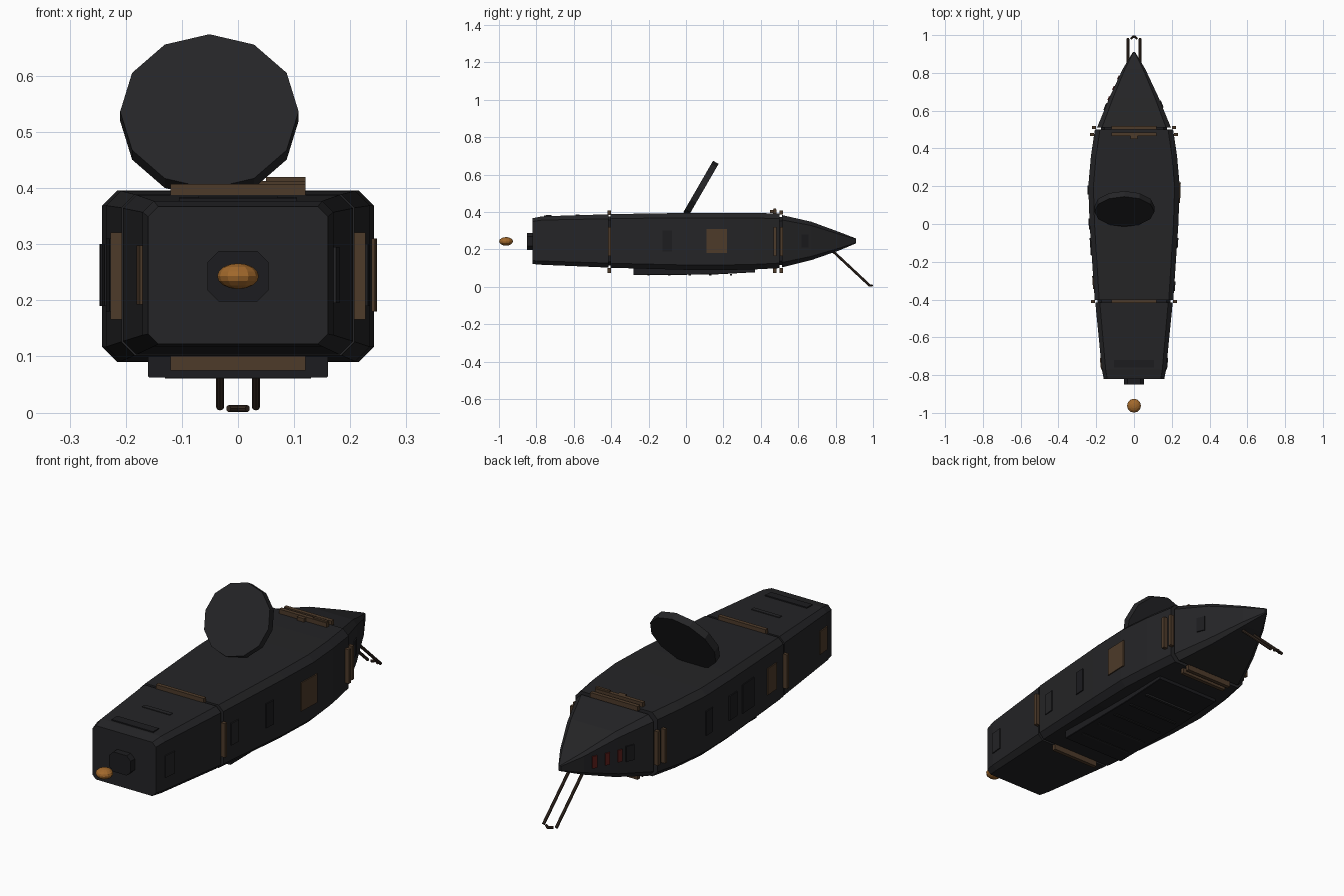
import bpy, bmesh, math
from mathutils import Vector

if "Cube" in bpy.data.objects:
    bpy.data.objects.remove(bpy.data.objects["Cube"])


def mat(name, r, g, b):
    m = bpy.data.materials.new(name)
    m.diffuse_color = (r, g, b, 1)
    m.use_nodes = True
    m.node_tree.nodes["Principled BSDF"].inputs["Base Color"].default_value = m.diffuse_color
    return m


HULL = mat("dark_hull", 0.018, 0.018, 0.02)
DARK = mat("dark_panel", 0.012, 0.012, 0.014)
BROWN = mat("bronze", 0.075, 0.043, 0.023)
ROD = mat("dark_bronze", 0.04, 0.025, 0.017)
RED = mat("red_window", 0.10, 0.012, 0.01)
ORANGE = mat("amber", 0.36, 0.14, 0.025)


def finish(name, bm, m):
    bmesh.ops.recalc_face_normals(bm, faces=bm.faces)
    me = bpy.data.meshes.new(name)
    bm.to_mesh(me)
    bm.free()
    me.materials.append(m)
    ob = bpy.data.objects.new(name, me)
    bpy.context.collection.objects.link(ob)
    return ob


def loft(name, sections, m):
    # chamfered-rectangle rings: (y, half width, bottom, top, chamfer)
    bm = bmesh.new()
    rings = []
    for y, w, a, b, c in sections:
        pts = [(w, a + c), (w, b - c), (w - c, b), (c - w, b),
               (-w, b - c), (-w, a + c), (c - w, a), (w - c, a)]
        rings.append([bm.verts.new((x, y, z)) for x, z in pts])
    for r, s in zip(rings, rings[1:]):
        for i in range(8):
            j = (i + 1) % 8
            bm.faces.new((r[i], r[j], s[j], s[i]))
    bm.faces.new(rings[0])
    bm.faces.new(rings[-1])
    return finish(name, bm, m)


def box(name, loc, size, m, rot=(0, 0, 0)):
    bm = bmesh.new()
    bmesh.ops.create_cube(bm, size=1)
    bmesh.ops.scale(bm, vec=size, verts=bm.verts)
    ob = finish(name, bm, m)
    ob.location, ob.rotation_euler = loc, rot
    return ob


def rod(name, p, q, r, m):
    p, q = Vector(p), Vector(q)
    bm = bmesh.new()
    bmesh.ops.create_cone(bm, cap_ends=True, segments=8, radius1=r, radius2=r, depth=(q - p).length)
    ob = finish(name, bm, m)
    ob.location = (p + q) / 2
    ob.rotation_euler = (q - p).to_track_quat('Z', 'Y').to_euler()
    return ob


# hull in three segments, with a slimmer core showing in the seams
front = [(-0.82, 0.16, 0.122, 0.367, 0.018), (-0.77, 0.17, 0.118, 0.377, 0.02),
         (-0.415, 0.205, 0.103, 0.388, 0.024)]
middle = [(-0.403, 0.208, 0.102, 0.389, 0.024), (0.0, 0.235, 0.091, 0.395, 0.026),
          (0.2, 0.242, 0.09, 0.396, 0.027), (0.36, 0.228, 0.093, 0.395, 0.027),
          (0.5, 0.207, 0.1, 0.392, 0.027)]
nose = [(0.512, 0.195, 0.104, 0.384, 0.026), (0.67, 0.13, 0.143, 0.348, 0.02),
        (0.82, 0.06, 0.195, 0.293, 0.012), (0.91, 0.006, 0.233, 0.258, 0.003)]
loft("front_hull", front, HULL)
loft("middle_hull", middle, HULL)
loft("tail_hull", nose, HULL)
loft("seam_core", [(-0.45, 0.194, 0.114, 0.377, 0.02), (0.54, 0.175, 0.118, 0.372, 0.02)], DARK)
loft("front_nozzle", [(-0.85, 0.054, 0.198, 0.288, 0.02), (-0.81, 0.054, 0.198, 0.288, 0.02)], DARK)

# keel plate with cross ribs
loft("keel_plate", [(-0.28, 0.16, 0.062, 0.115, 0.002), (0.15, 0.16, 0.066, 0.115, 0.002),
                    (0.37, 0.16, 0.078, 0.115, 0.002)], DARK)
for i in range(5):
    box(f"keel_rib_{i}", (0, -0.2 + i * 0.11, 0.065), (0.26, 0.012, 0.008), HULL)


def surface(y):
    # half width of the hull and its slope at y
    s = front + middle + nose
    for a, b in zip(s, s[1:]):
        if a[0] <= y <= b[0]:
            k = (b[1] - a[1]) / (b[0] - a[0])
            return a[1] + k * (y - a[0]), k


def side_panel(name, side, y, z, ly, lz, m):
    w, k = surface(y)
    box(name, (side * w, y, z), (0.01, ly, lz), m, (0, 0, -side * math.atan(k)))


# side panels on both flanks
for name, side, y, ly, lz, m in [
        ("right_bronze_panel", 1, 0.165, 0.11, 0.13, BROWN),
        ("right_mid_panel", 1, -0.10, 0.05, 0.11, DARK),
        ("right_small_panel", 1, -0.33, 0.05, 0.10, HULL),
        ("right_front_panel", 1, -0.74, 0.06, 0.10, HULL),
        ("left_panel_a", -1, 0.18, 0.05, 0.11, DARK),
        ("left_panel_b", -1, 0.0, 0.06, 0.11, DARK),
        ("left_panel_c", -1, -0.12, 0.09, 0.13, DARK),
        ("left_bronze_panel", -1, -0.31, 0.07, 0.12, BROWN),
        ("left_front_panel", -1, -0.74, 0.06, 0.105, BROWN)]:
    side_panel(name, side, y, 0.245, ly, lz, m)
side_panel("right_tail_panel", 1, 0.635, 0.245, 0.04, 0.07, DARK)
side_panel("left_tail_panel", -1, 0.62, 0.245, 0.04, 0.07, DARK)
for i, y in enumerate((0.665, 0.72, 0.775)):
    side_panel(f"red_window_{i}", -1, y, 0.245, 0.022, 0.055, RED)

# bronze seam bars: top, bottom and sides
for tag, y, x, top in (("front", -0.41, 0.217, 0.396), ("rear", 0.51, 0.212, 0.398),
                       ("inner", 0.475, 0.222, 0.402)):
    box(tag + "_top_bar", (0, y, top), (0.24, 0.018, 0.022), BROWN)
    box(tag + "_bottom_bar", (0, y, 0.088), (0.24, 0.018, 0.026), BROWN)
    for s in (-1, 1):
        box(f"{tag}_side_bar_{s}", (s * x, y, 0.243), (0.02, 0.016, 0.155), BROWN)
box("top_latch", (0, 0.46, 0.403), (0.035, 0.02, 0.016), BROWN)
box("top_cap", (0.085, 0.475, 0.414), (0.07, 0.012, 0.012), BROWN)

# thin plates on the front deck
box("front_deck_plate", (0, -0.74, 0.379), (0.21, 0.04, 0.008), DARK, (0.03, 0, 0))
box("deck_strip", (0, -0.58, 0.383), (0.14, 0.02, 0.006), HULL, (0.03, 0, 0))

# tilted dish
bm = bmesh.new()
bmesh.ops.create_cone(bm, cap_ends=True, segments=12, radius1=0.159, radius2=0.159, depth=0.034)
dish = finish("dish", bm, HULL)
dish.location = (-0.051, 0.08, 0.528)
dish.rotation_euler = (math.radians(60), 0, 0)

# floating amber lamp ahead of the bow
bm = bmesh.new()
bmesh.ops.create_uvsphere(bm, u_segments=12, v_segments=8, radius=0.037)
bmesh.ops.scale(bm, vec=(1, 1, 0.62), verts=bm.verts)
lamp = finish("amber_lamp", bm, ORANGE)
lamp.location = (0, -0.962, 0.243)

# twin tail prongs and the small bent tip between them
for s in (-1, 1):
    rod(f"tail_prong_{s}", (s * 0.032, 0.77, 0.205), (s * 0.032, 0.98, 0.009), 0.007, ROD)
    rod(f"prong_tip_{s}", (s * 0.017, 0.98, 0.007), (0, 0.995, 0.007), 0.006, ROD)
